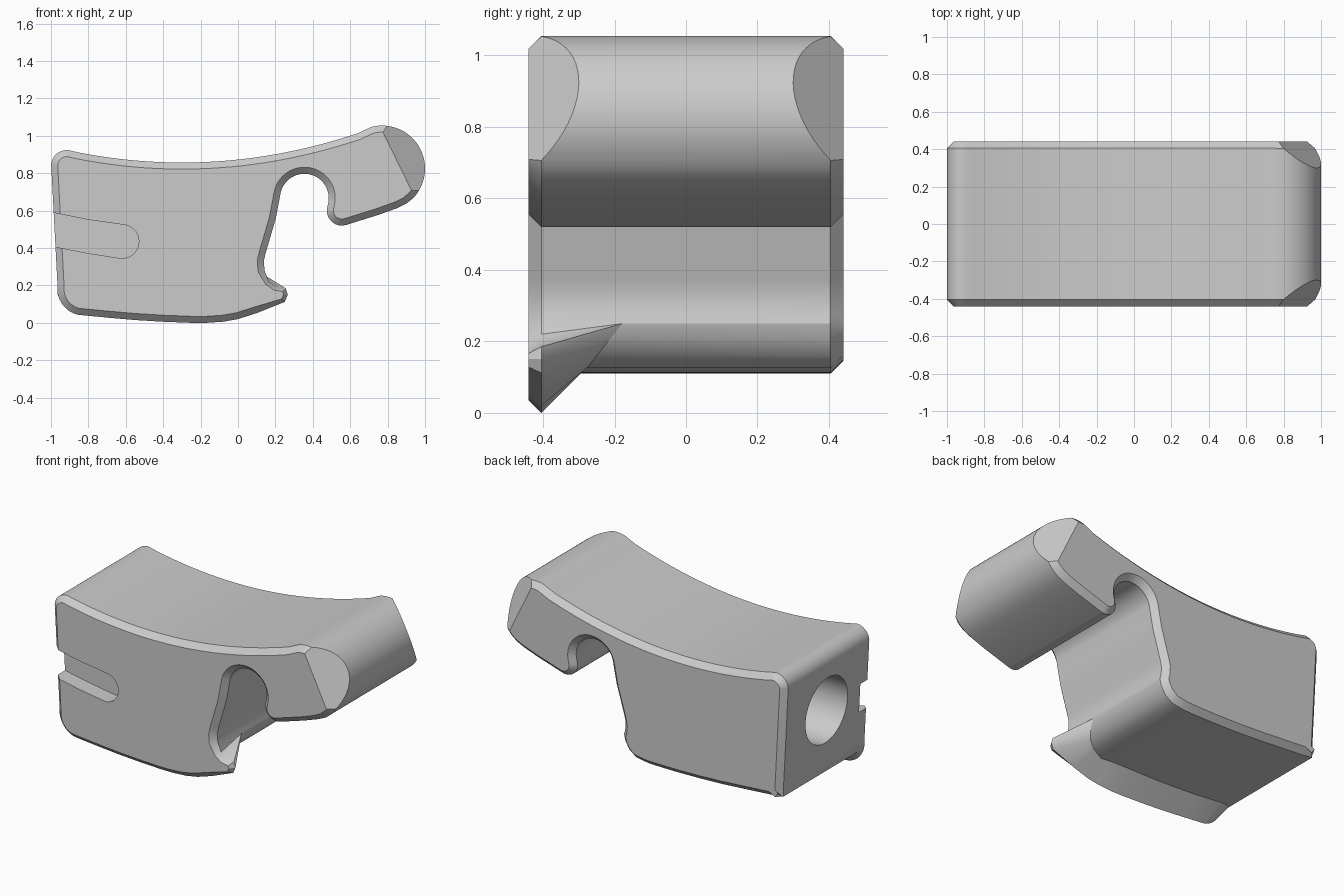
import bpy, bmesh
from math import cos, sin, radians
from mathutils import Vector

cube = bpy.data.objects.get("Cube")
if cube:
    bpy.data.objects.remove(cube)

HALF, CHAMFER = 0.44, 0.035
INNER = HALF - CHAMFER

grey = bpy.data.materials.new("plain grey")
grey.use_nodes = True
grey.diffuse_color = (0.6, 0.6, 0.6, 1)
grey.node_tree.nodes["Principled BSDF"].inputs["Base Color"].default_value = (0.6, 0.6, 0.6, 1)


def arc(cx, cz, r, a0, a1, n):
    angles = [radians(a0 + (a1 - a0) * i / n) for i in range(n + 1)]
    return [(cx + r * cos(a), cz + r * sin(a)) for a in angles]


def inset(points, d):
    """Move every point of a counter-clockwise outline inwards by d."""
    out, n = [], len(points)
    for i, p in enumerate(points):
        p, j, k = Vector(p), i - 1, i + 1
        while (Vector(points[j]) - p).length < 1e-5:
            j -= 1
        while (Vector(points[k % n]) - p).length < 1e-5:
            k += 1
        a = (p - Vector(points[j])).normalized()
        b = (Vector(points[k % n]) - p).normalized()
        n1, n2 = Vector((-a.y, a.x)), Vector((-b.y, b.x))
        # the thin lip gets a narrower chamfer
        w = 0.6 if p.x > 0.16 and p.y < 0.24 else 1
        out.append(tuple(p + (n1 + n2) * (d * w / max(0.5, 1 + n1.dot(n2)))))
    return out


def loft(name, rings):
    """Skin closed rings of 3D points and cap both ends."""
    bm = bmesh.new()
    loops = [[bm.verts.new(p) for p in ring] for ring in rings]
    for a, b in zip(loops, loops[1:]):
        for i in range(len(a)):
            j = (i + 1) % len(a)
            bm.faces.new((a[i], a[j], b[j], b[i]))
    bm.faces.new(loops[0])
    bm.faces.new(loops[-1])
    bmesh.ops.remove_doubles(bm, verts=bm.verts, dist=1e-4)
    bmesh.ops.dissolve_degenerate(bm, edges=bm.edges, dist=1e-5)
    bmesh.ops.recalc_face_normals(bm, faces=bm.faces)
    mesh = bpy.data.meshes.new(name)
    bm.to_mesh(mesh)
    bm.free()
    mesh.materials.append(grey)
    obj = bpy.data.objects.new(name, mesh)
    bpy.context.collection.objects.link(obj)
    return obj


# Outline shared by front and back: wall, arch, hook, tip, saddle top, left side
shared = [(0.142, 0.28), (0.138, 0.33), (0.147, 0.37), (0.2, 0.55), (0.212, 0.61)]
shared += arc(0.355, 0.667, 0.13, 168, -10, 22)
shared += arc(0.555, 0.6, 0.08, 175, 287, 12)
shared += [(0.75, 0.577), (0.85, 0.613), (0.9, 0.637)]
shared += arc(0.77, 0.825, 0.23, -43, 104, 26)
for i in range(25):
    x = 0.64 - 1.5 * i / 24
    shared.append((x, 0.857 + 0.177 * (x + 0.3) ** 2))
shared += arc(-0.915, 0.84, 0.084, 85, 177, 10)
shared.append((-0.965, 0.2))

# Lower edge: the front flange and the shallower body behind it
flange = arc(-0.825, 0.18, 0.14, 180, 258, 10)
flange += [(-0.7, 0.028), (-0.55, 0.015), (-0.4, 0.006), (-0.25, 0), (-0.17, 0), (-0.08, 0.006)]
body = [(max(-0.965, x - 0.04 if x < -0.8 else x), 0.11 + 0.08 * (x + 0.2) ** 2) for x, z in flange]
body[0] = (-0.965, 0.18)
lip = [((0, 0.02), (-0.02, 0.113)), ((0.1, 0.052), (0.06, 0.126)),
       ((0.25, 0.112), (0.11, 0.16)), ((0.266, 0.15), (0.14, 0.21)),
       ((0.255, 0.185), (0.15, 0.25)), ((0.2, 0.195), (0.15, 0.25)), ((0.165, 0.22), (0.15, 0.25))]
flange += [f for f, b in lip]
body += [b for f, b in lip]

front, back = flange + shared, body + shared
slope = []
for f, b in zip(front, back):
    gap = (Vector(f) - Vector(b)).length
    y = -INNER + gap
    if f[0] > 0.05 and gap > 0:
        y = -0.29 + (b[1] - 0.11) * 0.8
    slope.append((b[0], y, b[1]))


def at(points, y):
    return [(x, y, z) for x, z in points]


clip = loft("clip_body", [at(inset(front, CHAMFER), -HALF), at(front, -INNER), slope,
                          at(back, INNER), at(inset(back, CHAMFER), HALF)])

# Diagonal flats on both corners of the rounded tip
bm = bmesh.new()
bm.from_mesh(clip.data)
for side in (-1, 1):
    cut = bmesh.ops.bisect_plane(bm, geom=bm.verts[:] + bm.edges[:] + bm.faces[:],
                                 plane_co=(0.77, side * HALF, 1.03),
                                 plane_no=(0.9, side, 0.44), clear_outer=True)
    edges = [e for e in cut["geom_cut"] if isinstance(e, bmesh.types.BMEdge) and e.is_boundary]
    bmesh.ops.edgeloop_fill(bm, edges=edges)
bmesh.ops.recalc_face_normals(bm, faces=bm.faces)
bm.to_mesh(clip.data)
bm.free()

# Cutters: rounded slot in the front and round socket in the left end
slot = arc(-0.62, 0.435, 0.09, -100, 80, 20) + [(-0.8, 0.551), (-1.1, 0.612), (-1.1, 0.43), (-0.8, 0.372)]
socket = arc(0, 0.55, 0.21, 0, 354.375, 63)
cutters = [loft("slot_cutter", [at(slot, -0.6), at(slot, -0.335)]),
           loft("socket_cutter", [[(x, y, z) for y, z in socket] for x in (-1.2, -0.3)])]

bpy.ops.object.select_all(action="DESELECT")
clip.select_set(True)
bpy.context.view_layer.objects.active = clip
for cutter in cutters:
    cutter.hide_render = True
    mod = clip.modifiers.new(cutter.name, "BOOLEAN")
    mod.operation, mod.solver, mod.object = "DIFFERENCE", "EXACT", cutter
    bpy.ops.object.modifier_apply(modifier=mod.name)
    bpy.data.objects.remove(cutter)

bpy.ops.object.shade_smooth_by_angle(angle=radians(28))
